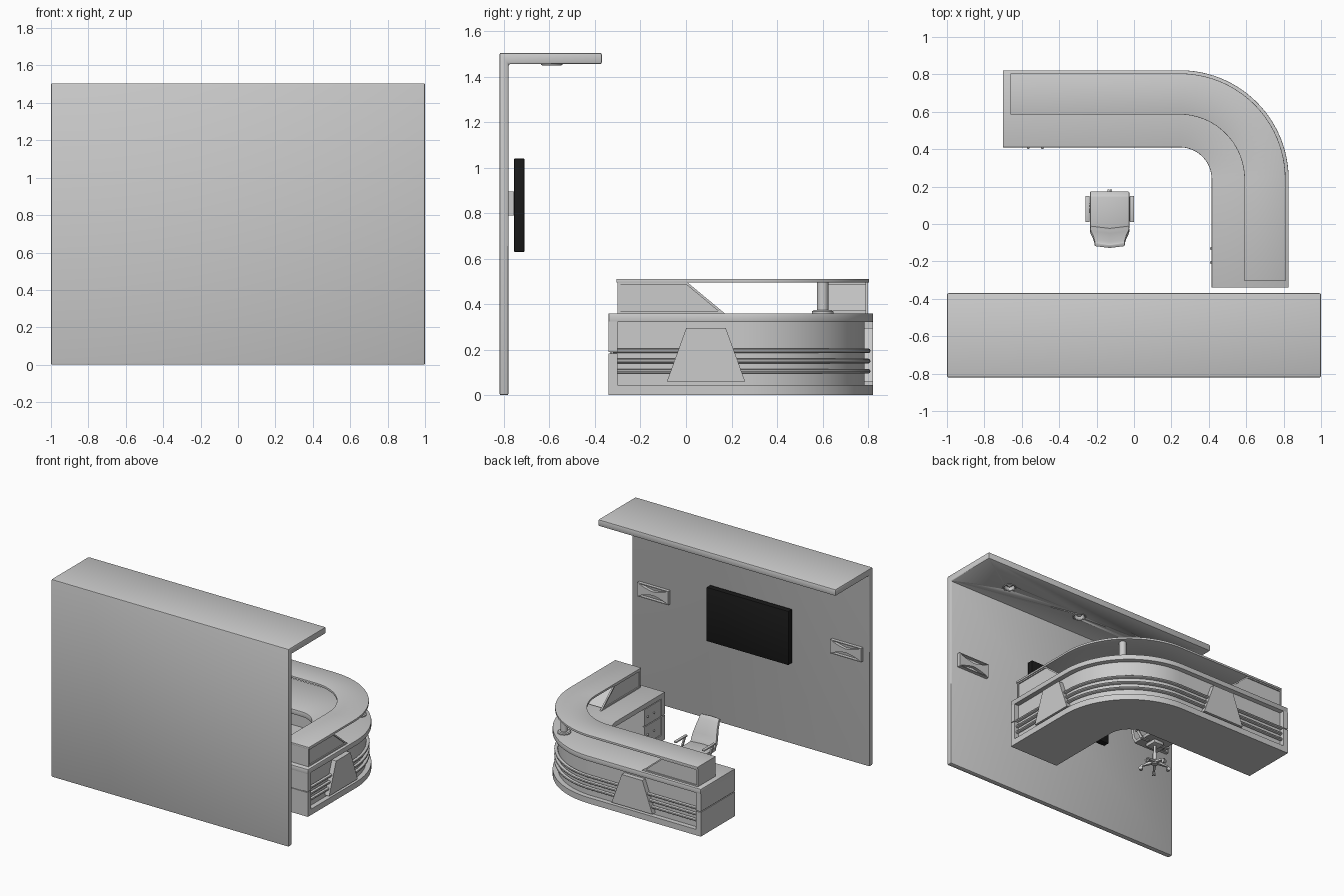
import bpy, bmesh, math
from math import sin, cos, pi, radians
from mathutils import Vector

if "Cube" in bpy.data.objects:
    bpy.data.objects.remove(bpy.data.objects["Cube"])

CX, CY = 0.245, 0.24          # centre of the counter's rounded corner


def finish(name, bm, bevel=0.0, segs=2, smooth=True):
    bmesh.ops.recalc_face_normals(bm, faces=bm.faces)
    me = bpy.data.meshes.new(name)
    bm.to_mesh(me)
    bm.free()
    ob = bpy.data.objects.new(name, me)
    bpy.context.collection.objects.link(ob)
    bpy.ops.object.select_all(action='DESELECT')
    ob.select_set(True)
    bpy.context.view_layer.objects.active = ob
    if bevel:
        m = ob.modifiers.new("bevel", 'BEVEL')
        m.width, m.segments, m.limit_method = bevel, segs, 'ANGLE'
        bpy.ops.object.modifier_apply(modifier=m.name)
    if smooth:
        bpy.ops.object.shade_smooth_by_angle(angle=radians(35))
    return ob


def loft(name, rings, **kw):
    """Skin a list of closed rings and cap both ends."""
    bm = bmesh.new()
    vs = [[bm.verts.new(p) for p in r] for r in rings]
    n = len(rings[0])
    for a, b in zip(vs, vs[1:]):
        for i in range(n):
            bm.faces.new((a[i], a[(i + 1) % n], b[(i + 1) % n], b[i]))
    bm.faces.new(vs[0])
    bm.faces.new(vs[-1])
    return finish(name, bm, **kw)


def box(name, x0, x1, y0, y1, z0, z1, **kw):
    return loft(name, [[(x0, y0, z), (x1, y0, z), (x1, y1, z), (x0, y1, z)] for z in (z0, z1)], **kw)


def lathe(name, prof, at, n=24):
    return loft(name, [[(at[0] + r * cos(2 * pi * i / n), at[1] + r * sin(2 * pi * i / n), at[2] + z)
                        for i in range(n)] for r, z in prof])


def sweep(name, prof, x_end, y_end, n=24, **kw):
    """Run an (offset, height) profile along the L-shaped counter path."""
    rings = [[(x_end, CY + r, z) for r, z in prof]]
    for i in range(n + 1):
        a = pi / 2 * (1 - i / n)
        rings.append([(CX + r * cos(a), CY + r * sin(a), z) for r, z in prof])
    rings.append([(CX + r, y_end, z) for r, z in prof])
    return loft(name, rings, **kw)


def rect(r0, r1, z0, z1):
    return [(r0, z0), (r1, z0), (r1, z1), (r0, z1)]


def wing_point(wing, s, r, z):
    """s = distance from the wing's free end, r = offset across it."""
    return (CX + r, -0.34 + s, z) if wing == "right" else (-0.70 + s, CY + r, z)


def wing_prism(name, wing, pts, r0, r1, **kw):
    """Extrude an (s, z) outline across a wing."""
    return loft(name, [[wing_point(wing, s, r, z) for s, z in pts] for r in (r0, r1)], **kw)


# Back wall with overhanging canopy
prof = [(-0.82, 0), (-0.78, 0), (-0.78, 1.455), (-0.37, 1.455), (-0.37, 1.505), (-0.82, 1.505)]
wall = loft("wall_and_canopy", [[(x, y, z) for y, z in prof] for x in (-1, 1)], bevel=0.008)

# Recessed ceiling lights
for i, x in enumerate((-0.63, 0, 0.63)):
    cut = lathe("light_cutter", [(0.042, -0.02), (0.03, 0.025)], (x, -0.59, 1.455))
    cut.hide_render = True
    m = wall.modifiers.new("hole", 'BOOLEAN')
    m.operation, m.object, m.solver = 'DIFFERENCE', cut, 'EXACT'
    bpy.context.view_layer.objects.active = wall
    bpy.ops.object.modifier_apply(modifier=m.name)
    bpy.data.objects.remove(cut)
    bpy.ops.mesh.primitive_torus_add(location=(x, -0.59, 1.455), major_radius=0.043, minor_radius=0.005,
                                     major_segments=32, minor_segments=8)
    bpy.context.object.name = f"light_trim_{i}"
    bpy.ops.object.shade_smooth()
    lathe(f"light_bulb_{i}", [(0.008, 0.006), (0.018, 0.012), (0.02, 0.026)], (x, -0.59, 1.455))

# Wall screen and its bracket
black = bpy.data.materials.new("screen_black")
black.diffuse_color = (0.01, 0.01, 0.01, 1)
black.use_nodes = True
black.node_tree.nodes["Principled BSDF"].inputs["Base Color"].default_value = black.diffuse_color
box("screen_bracket", -0.10, 0.06, -0.785, -0.75, 0.79, 0.89)
tv = box("wall_screen", -0.365, 0.325, -0.755, -0.71, 0.63, 1.04, bevel=0.003)
tv.data.materials.append(black)

# Wall lamps: thin frame with a pinched reflector inside
for side, cx in (("left", -0.815), ("right", 0.81)):
    x0, x1 = cx - 0.13, cx + 0.13
    for part, z0, z1 in (("bottom", 0.79, 0.796), ("top", 0.889, 0.895)):
        box(f"lamp_{side}_{part}", x0, x1, -0.785, -0.755, z0, z1)
    for part, a, b in (("end_a", x0, x0 + 0.006), ("end_b", x1 - 0.006, x1)):
        box(f"lamp_{side}_{part}", a, b, -0.785, -0.755, 0.79, 0.895)
    rings = []
    for k in range(13):
        t = k / 6 - 1
        h = 0.014 + 0.034 * abs(t) ** 1.5
        rings.append([(cx + 0.125 * t, y, 0.8425 + s * h) for y, s in
                      ((-0.785, -1), (-0.757, -1), (-0.757, 1), (-0.785, 1))])
    loft(f"lamp_{side}_reflector", rings)

# Counter body: plinth, worktop and recessed front
sweep("counter_plinth", rect(0.17, 0.582, 0, 0.045), -0.70, -0.34)
sweep("counter_worktop", rect(0.17, 0.582, 0.322, 0.36), -0.70, -0.34, bevel=0.003)
sweep("counter_front_panel", rect(0.515, 0.545, 0.04, 0.325), -0.69, -0.33)
for i, z in enumerate((0.105, 0.15, 0.195)):
    ring = [(0.558 + 0.013 * cos(k * pi / 5), z + 0.011 * sin(k * pi / 5)) for k in range(10)]
    sweep(f"front_rail_{i}", ring, -0.68, -0.32)

# Parts repeated on both wings
for wing, mid in (("right", 0.428), ("back", 0.58)):
    for part, z0, z1 in (("lower", 0.04, 0.184), ("upper", 0.190, 0.325)):
        wing_prism(f"{wing}_end_panel_{part}", wing, [(0, z0), (0.04, z0), (0.04, z1), (0, z1)], 0.17, 0.582)
    wing_prism(f"{wing}_pedestal", wing, [(0.006, 0.04), (0.25, 0.04), (0.25, 0.325), (0.006, 0.325)], 0.182, 0.53)
    # Drawers with knobs
    for part, z0, z1 in (("lower", 0.05, 0.184), ("upper", 0.190, 0.317)):
        wing_prism(f"{wing}_drawer_{part}", wing, [(0.044, z0), (0.246, z0), (0.246, z1), (0.044, z1)], 0.172, 0.19)
        for k, s in enumerate((0.135, 0.21)):
            bpy.ops.mesh.primitive_uv_sphere_add(segments=12, ring_count=8, radius=0.007,
                                                 location=wing_point(wing, s, 0.167, (z0 + z1) / 2))
            bpy.context.object.name = f"{wing}_knob_{part}_{k}"
            bpy.ops.object.shade_smooth()
    # Trapezoid decoration on the front
    wing_prism(f"{wing}_trapezoid", wing, [(mid - 0.172, 0.06), (mid + 0.172, 0.06),
                                           (mid + 0.087, 0.295), (mid - 0.087, 0.295)], 0.53, 0.581)
    # Ledge support with a sloped inner end and recessed sides
    core = [(0.04, 0.36), (0.51, 0.36), (0.345, 0.497), (0.04, 0.497)]
    hole = [(0.05, 0.37), (0.482, 0.37), (0.342, 0.486), (0.05, 0.486)]
    wing_prism(f"{wing}_ledge_support", wing, hole, 0.358, 0.552)
    for r0, r1, part in ((0.35, 0.362, "inner"), (0.548, 0.56, "outer")):
        bm = bmesh.new()
        lay = [[[bm.verts.new(wing_point(wing, s, r, z)) for s, z in o] for o in (core, hole)] for r in (r0, r1)]
        for i in range(4):
            j = (i + 1) % 4
            for L in lay:
                bm.faces.new((L[0][i], L[0][j], L[1][j], L[1][i]))
            for o in (0, 1):
                bm.faces.new((lay[0][o][i], lay[0][o][j], lay[1][o][j], lay[1][o][i]))
        finish(f"{wing}_support_frame_{part}", bm)
    wing_prism(f"{wing}_support_end", wing, [(0.04, 0.36), (0.052, 0.36), (0.052, 0.497), (0.04, 0.497)], 0.355, 0.555)

# Raised ledge and its corner column
sweep("raised_ledge", rect(0.345, 0.565, 0.495, 0.511), -0.66, -0.305, bevel=0.002)
post = (CX + 0.51 * cos(pi / 4), CY + 0.51 * sin(pi / 4), 0)
lathe("ledge_column", [(0.047, 0.358), (0.047, 0.368), (0.04, 0.374), (0.025, 0.375), (0.025, 0.497)], post, 32)

# Office chair
HX, HY = -0.13, 0.07
seat_prof = [(-0.10, 0.205), (0.07, 0.2), (0.1, 0.19), (0.105, 0.205), (0.08, 0.226), (-0.1, 0.23)]
loft("chair_seat", [[(HX + w, HY + y, z) for y, z in seat_prof] for w in (-0.105, 0.105)], bevel=0.006)
back_rings = []
for y, z, w in ((-0.085, 0.215, 0.1), (-0.105, 0.25, 0.105), (-0.12, 0.29, 0.1), (-0.14, 0.34, 0.09),
                (-0.165, 0.385, 0.082), (-0.18, 0.41, 0.08)):
    back_rings.append([(HX - w, HY + y + 0.012, z), (HX, HY + y, z), (HX + w, HY + y + 0.012, z),
                       (HX + w, HY + y - 0.01, z - 0.005), (HX, HY + y - 0.02, z - 0.005),
                       (HX - w, HY + y - 0.01, z - 0.005)])
loft("chair_back", back_rings, bevel=0.004)
for side, s in (("left", -1), ("right", 1)):
    xa, xb = sorted((HX + s * 0.107, HX + s * 0.13))
    box(f"chair_armrest_{side}", xa, xb, HY - 0.06, HY + 0.08, 0.272, 0.284, bevel=0.004)
    arm = [(-0.01, 0.2), (0.012, 0.2), (-0.03, 0.274), (-0.05, 0.274)]
    xm = (xa + xb) / 2
    loft(f"chair_arm_post_{side}", [[(xm + d, HY + y, z) for y, z in arm] for d in (-0.005, 0.005)])
    bx, bX = sorted((HX + s * 0.06, xm))
    box(f"chair_arm_bracket_{side}", bx, bX, HY - 0.01, HY + 0.012, 0.194, 0.204)
box("chair_mechanism", HX - 0.04, HX + 0.04, HY - 0.05, HY + 0.045, 0.178, 0.205, bevel=0.004)
lathe("chair_column", [(0.022, 0.03), (0.022, 0.06), (0.015, 0.065), (0.015, 0.12), (0.009, 0.122), (0.009, 0.185)],
      (HX, HY, 0), 16)
for i in range(5):
    a = pi / 2 + i * 2 * pi / 5
    d, t = Vector((cos(a), sin(a), 0)), Vector((-sin(a), cos(a), 0))
    c = Vector((HX, HY, 0))
    loft(f"chair_leg_{i}", [[c + d * r + t * w * u + Vector((0, 0, z + h * v)) for u, v in
                             ((-1, -1), (1, -1), (1, 1), (-1, 1))]
                            for r, w, z, h in ((0.01, 0.012, 0.05, 0.01), (0.102, 0.006, 0.032, 0.005))])
    for k in (-1, 1):
        hub = c + d * 0.1 + t * 0.007 * k + Vector((0, 0, 0.014))
        loft(f"chair_caster_{i}_{'a' if k < 0 else 'b'}",
             [[hub + t * o + 0.014 * (d * cos(q * pi / 6) + Vector((0, 0, sin(q * pi / 6)))) for q in range(12)]
              for o in (-0.005, 0.005)])
    lathe(f"chair_caster_pin_{i}", [(0.004, 0.012), (0.004, 0.034)], c + d * 0.1, 8)
